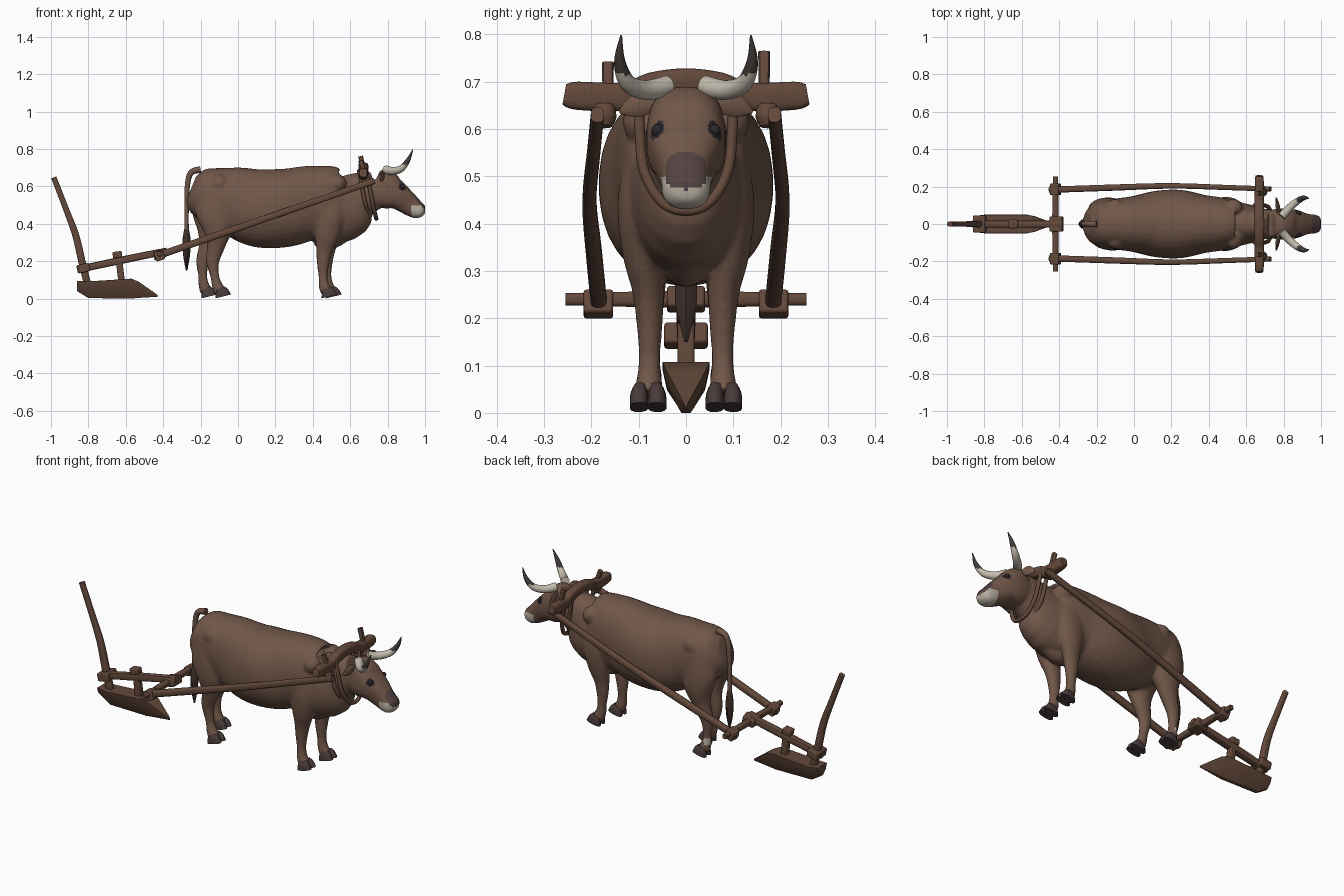
import bpy, bmesh, math
from mathutils import Vector, Matrix

if "Cube" in bpy.data.objects:
    bpy.data.objects.remove(bpy.data.objects["Cube"])


def material(name, *rgb):
    m = bpy.data.materials.new(name)
    m.use_nodes = True
    m.diffuse_color = (*rgb, 1)
    m.node_tree.nodes["Principled BSDF"].inputs["Base Color"].default_value = (*rgb, 1)
    return m


HIDE = material("brown hide", .165, .095, .066)
WOOD = material("dark wood", .125, .066, .043)
PALE = material("pale muzzle", .48, .43, .36)
HORN = material("pale horn", .55, .5, .42)
TIP = material("horn tip", .055, .044, .04)
NOSE = material("dark nose", .09, .055, .055)
HOOF = material("dark hoof", .065, .042, .042)
EYE = material("black eye", .025, .02, .025)
TUFT = material("dark tail hair", .05, .032, .025)


def catmull(a, b, c, d, t):
    return [.5 * (2 * q + (r - p) * t + (2 * p - 5 * q + 4 * r - s) * t * t
                  + (3 * q - p - 3 * r + s) * t ** 3) for p, q, r, s in zip(a, b, c, d)]


def loft(bm, pts, ref=(0, 1, 0), seg=16, power=2, steps=4):
    """Skin a path of (x, y, z, radius along ref, other radius)."""
    pts = [tuple(p) if len(p) == 5 else (*p, p[3]) for p in pts]
    ext = [pts[0]] + pts + [pts[-1]]
    path = [catmull(*ext[i:i + 4], k / steps) for i in range(len(pts) - 1) for k in range(steps)]
    path.append(pts[-1])
    rings = []
    for i, p in enumerate(path):
        t = Vector(path[min(i + 1, len(path) - 1)][:3]) - Vector(path[max(i - 1, 0)][:3])
        t.normalize()
        side = Vector(ref)
        side = (side - t * side.dot(t)).normalized()
        up = t.cross(side)
        ring = []
        for k in range(seg):
            a = math.tau * (k + .5) / seg
            c, s = [math.copysign(abs(f(a)) ** (2 / power), f(a)) for f in (math.cos, math.sin)]
            ring.append(bm.verts.new(Vector(p[:3]) + side * c * p[3] + up * s * p[4]))
        rings.append(ring)
    skin(bm, rings)


def skin(bm, rings):
    n = len(rings[0])
    for r, q in zip(rings, rings[1:]):
        for k in range(n):
            bm.faces.new((r[k], r[(k + 1) % n], q[(k + 1) % n], q[k]))
    bm.faces.new(rings[0])
    bm.faces.new(rings[-1])


def finish(name, bm, *mats, rule=None, bevel=0):
    bmesh.ops.recalc_face_normals(bm, faces=bm.faces)
    me = bpy.data.meshes.new(name)
    bm.to_mesh(me)
    bm.free()
    ob = bpy.data.objects.new(name, me)
    bpy.context.collection.objects.link(ob)
    if bevel:
        mod = ob.modifiers.new("bevel", "BEVEL")
        mod.width, mod.segments = bevel, 2
    paint(ob, mats, rule)
    bpy.ops.object.select_all(action="DESELECT")
    ob.select_set(True)
    bpy.context.view_layer.objects.active = ob
    bpy.ops.object.shade_smooth_by_angle(angle=math.radians(40))
    return ob


def paint(ob, mats, rule):
    ob.data.materials.clear()
    for m in mats:
        ob.data.materials.append(m)
    if rule:
        for f in ob.data.polygons:
            f.material_index = rule(f.center)


def rod(name, pts, mat=WOOD, rule=None, tip=None, **kw):
    bm = bmesh.new()
    loft(bm, pts, **kw)
    return finish(name, bm, *([mat, tip] if tip else [mat]), rule=rule)


def box(name, at, size, tilt=0, bevel=.006):
    bm = bmesh.new()
    bmesh.ops.create_cube(bm, size=1, matrix=Matrix.Translation(at)
                          @ Matrix.Rotation(tilt, 4, "Y") @ Matrix.Diagonal((*size, 1)))
    return finish(name, bm, WOOD, bevel=bevel)


def mirror(pts, s):
    return [(p[0], p[1] * s, *p[2:]) for p in pts]


# Ox: torso, head and legs fused into one skin
ox = bmesh.new()
torso = [(-.25, .59, .05, .07), (-.21, .575, .11, .125), (-.1, .54, .135, .165),
         (0, .515, .15, .19), (.12, .483, .178, .21), (.25, .485, .183, .21),
         (.38, .51, .155, .2), (.48, .5, .14, .21), (.57, .495, .115, .185),
         (.65, .55, .09, .13), (.74, .585, .075, .1)]
loft(ox, [(x, 0, *r) for x, *r in torso], seg=32, power=2.2)
head = [(.73, .62, .065, .07), (.76, .605, .08, .095), (.81, .57, .084, .095), (.86, .545, .077, .072),
        (.92, .5, .055, .058), (.955, .478, .052, .05), (.985, .472, .046, .037), (1, .47, .025, .02)]
loft(ox, [(x, 0, *r) for x, *r in head], seg=24, power=2.6)
fore = [(.49, .085, .54, .045, .08), (.485, .095, .44, .05, .085), (.475, .092, .34, .043, .065),
        (.462, .08, .26, .034, .045), (.455, .077, .19, .028, .034), (.455, .077, .12, .023, .025),
        (.46, .078, .07, .027, .029), (.475, .08, .035, .03, .034)]
hind = [(-.14, .07, .58, .055, .09), (-.135, .082, .47, .058, .105), (-.13, .085, .38, .055, .085),
        (-.145, .08, .29, .04, .052), (-.172, .077, .2, .028, .036), (-.168, .076, .12, .022, .024),
        (-.16, .077, .07, .027, .029), (-.145, .08, .035, .03, .034)]
toes = []
for leg, s, shift in ((fore, 1, .025), (fore, -1, 0), (hind, 1, -.025), (hind, -1, .055)):
    pts = [(x + shift * (1 - z / .6), y * s, z, a, b) for x, y, z, a, b in leg]
    loft(ox, pts, seg=20)
    toes.append(pts[-1])
    # hip bone and shoulder point
    x = pts[0][0]
    bmesh.ops.create_uvsphere(ox, u_segments=16, v_segments=10, radius=.05,
                              matrix=Matrix.Translation((x + .04, .085 * s, .615)))
# Brisket
loft(ox, [(.42, 0, .34, .05, .06), (.5, 0, .33, .055, .065), (.58, 0, .38, .045, .06)])
body = finish("ox_body", ox, HIDE)
mod = body.modifiers.new("fuse", "REMESH")
mod.mode, mod.voxel_size = "VOXEL", .0075
mod = body.modifiers.new("soften", "SMOOTH")
mod.factor, mod.iterations = .5, 8
graph = bpy.context.evaluated_depsgraph_get()
fused = bpy.data.meshes.new_from_object(body.evaluated_get(graph))
body.modifiers.clear()
body.data = fused


def hide_rule(c):
    if (Vector((c.x, abs(c.y), c.z)) - Vector((.878, .062, .597))).length < .022:
        return 3
    if c.x > .95 and abs(c.y) < .042 and c.z > .472 + abs(c.y) * .25:
        return 2
    if c.x > .925 and c.z < .5:
        return 1
    if c.y > .078 and c.x < -.18 and .07 < c.z < .11:
        return 1
    return 0


paint(body, (HIDE, PALE, NOSE, EYE), hide_rule)
for f in fused.polygons:
    f.use_smooth = True

# Cloven hooves
bm = bmesh.new()
for x, y, *_ in toes:
    for off in (-.019, .019):
        loft(bm, [(x, y + off * .8, .055, .014, .024), (x + .008, y + off, .035, .019, .036),
                  (x + .014, y + off, .012, .02, .043)], seg=14, power=2.4)
finish("hooves", bm, HOOF)

# Tail with a dark tuft
rod("tail", [(-.2, 0, .69, .018), (-.25, 0, .675, .016), (-.27, 0, .61, .014), (-.275, 0, .48, .012),
             (-.275, 0, .36, .012)], HIDE, seg=10)
rod("tail_tuft", [(-.275, 0, .38, .011), (-.275, 0, .31, .022), (-.275, 0, .23, .024, .018),
                  (-.275, 0, .15, .004)], TUFT, seg=10, power=1.5)

for s, label in ((1, "left"), (-1, "right")):
    # Horns, ears and eyes
    rod(label + "_horn", mirror([(.79, .04, .69, .023), (.83, .085, .682, .021), (.875, .123, .697, .018),
                                 (.91, .14, .742, .012), (.935, .137, .797, .002)], s),
        HORN, tip=TIP, rule=lambda c: int(c.z > .715), ref=(1, 0, 0), steps=6)
    rod(label + "_ear", mirror([(.775, .05, .66, .012, .01), (.77, .085, .655, .026, .012),
                                (.765, .115, .645, .022, .009), (.76, .14, .635, .004)], s),
        HIDE, ref=(0, 0, 1), seg=12)
    bm = bmesh.new()
    bmesh.ops.create_uvsphere(bm, u_segments=14, v_segments=8, radius=.013,
                              matrix=Matrix.Translation((.878, .06 * s, .597)))
    finish(label + "_eye", bm, EYE)

    # Shaft, its socket on the crossbar, and the yoke peg
    rod(label + "_shaft", mirror([(-.45, .183, .222, .017, .019), (-.1, .195, .343, .017, .019),
                                  (.2, .204, .447, .015, .018), (.5, .195, .55, .014, .017),
                                  (.73, .187, .63, .014, .017)], s), seg=12, power=3)
    box(label + "_shaft_socket", (-.42, .185 * s, .23), (.05, .062, .052), -.33)
    top = .762 if s > 0 else .738
    rod(label + "_yoke_peg", [(.69, .165 * s, .615, .012), (.675, .165 * s, .68, .012),
                              (.655, .165 * s, top, .013)], seg=10, power=3)
    rod(label + "_peg_lashing", [(.693, .172 * s, .605, .016), (.688, .172 * s, .625, .026),
                                 (.682, .172 * s, .65, .022)], seg=10)

# Yoke arched over the neck
half = [(.67, .257, .673, .022, .02), (.67, .23, .67, .03, .024), (.67, .13, .668, .03, .025),
        (.67, .07, .692, .028, .026)]
rod("yoke", mirror(half, -1) + [(.67, 0, .702, .026, .027)] + half[::-1], ref=(0, 0, 1), power=3.5)

# Neck bow and the rope behind it
for name, dx, drop in (("neck_bow", .015, 0), ("neck_rope", -.025, .012)):
    side = [(.67 + dx, .1, .69, .011), (.688 + dx, .098, .6, .011), (.705 + dx, .088, .51, .011),
            (.72 + dx, .05, .445 + drop, .011)]
    rod(name, side + [(.725 + dx, 0, .427 + drop, .011)] + mirror(side, -1)[::-1],
        ref=(1, 0, 0), seg=10, steps=6)

# Crossbar and hitch
rod("crossbar", [(-.42, -.255, .24, .013), (-.42, 0, .24, .018), (-.42, .255, .24, .013)],
    ref=(0, 0, 1), seg=12, power=3)
box("hitch_block", (-.415, 0, .24), (.07, .08, .045), -.22)

# Plough beam, rear clamp and post
rod("plough_beam", [(-.38, 0, .255, .018), (-.6, 0, .21, .02), (-.86, 0, .155, .019)], seg=12, power=4)
box("rear_clamp", (-.825, 0, .163), (.065, .092, .045), -.22)
box("plough_post", (-.63, 0, .155), (.035, .036, .16), -.12)
box("post_head", (-.645, 0, .235), (.05, .046, .034), -.12)

# Handle
rod("plough_handle", [(-.805, 0, .08, .017, .02), (-.835, 0, .2, .018, .02), (-.868, 0, .34, .016, .019),
                      (-.92, 0, .48, .014, .016), (-.985, 0, .648, .013, .015)], seg=12, power=3)

# Plough share: keeled body narrowing to a point
bm = bmesh.new()
rings = []
for x, top, low, w in ((-.86, .095, .04, .042), (-.8, .092, .003, .05), (-.57, .107, 0, .05),
                       (-.53, .09, .004, .042), (-.43, .02, .01, .004)):
    mid = top * .5 + low * .5
    rings.append([bm.verts.new((x, y, z)) for y, z in
                  ((-w, top), (w, top), (w * .8, mid), (w * .2, low), (-w * .2, low), (-w * .8, mid))])
skin(bm, rings)
finish("plough_share", bm, WOOD, bevel=.004)
